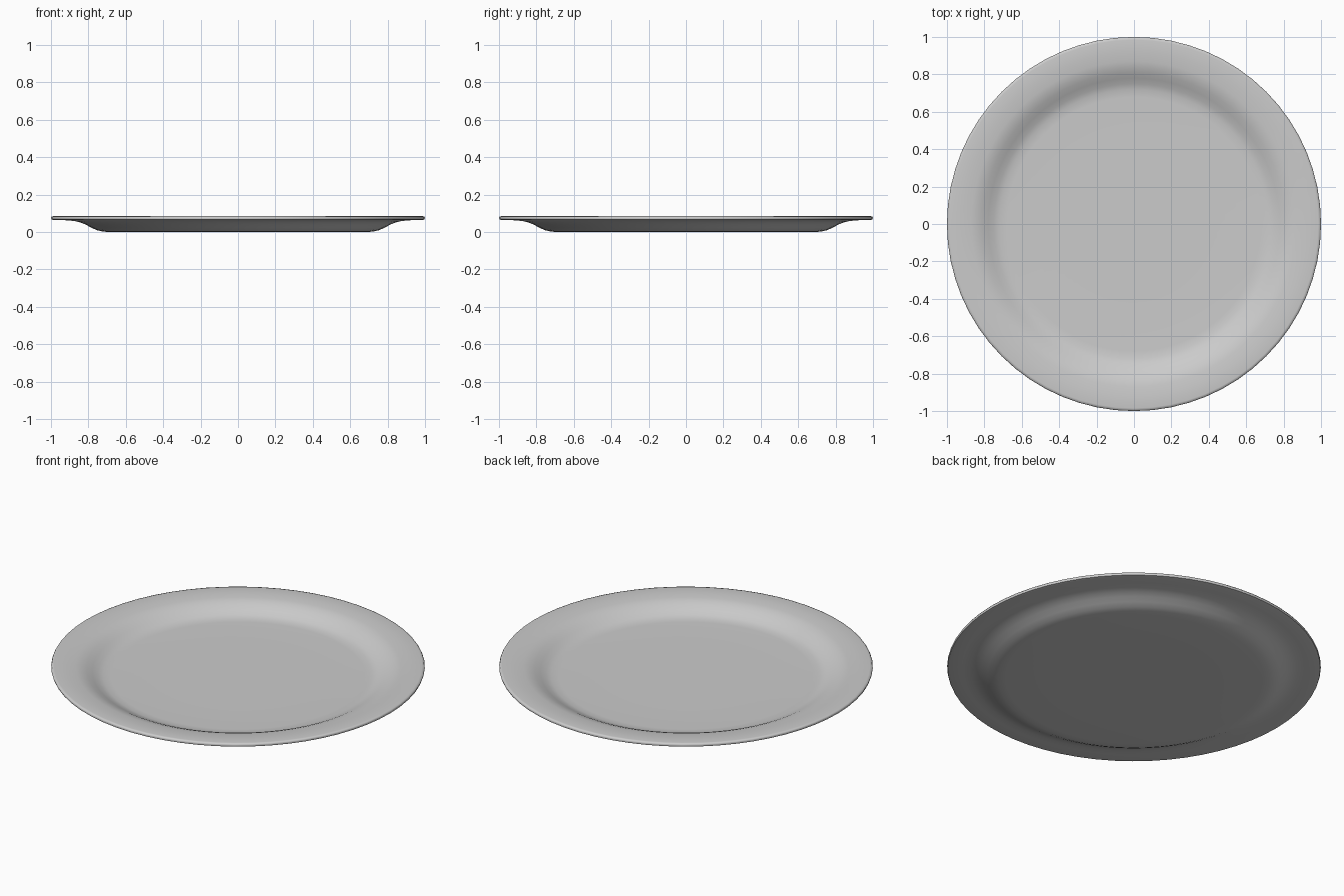
import bpy, bmesh, math

if "Cube" in bpy.data.objects:
    bpy.data.objects.remove(bpy.data.objects["Cube"])

SIDES = 64

# Half cross-section (radius, height): upper face outward, rim lip, underside inward
profile = [
    (0.0, 0.021), (0.40, 0.021), (0.68, 0.021), (0.72, 0.023), (0.75, 0.032),
    (0.78, 0.047), (0.81, 0.062), (0.84, 0.073), (0.87, 0.079), (0.92, 0.082),
    (0.985, 0.085), (0.996, 0.083), (1.0, 0.076), (0.997, 0.067), (0.985, 0.064),
    (0.92, 0.063), (0.875, 0.059), (0.845, 0.052), (0.815, 0.040),
    (0.785, 0.024), (0.755, 0.010), (0.725, 0.003), (0.69, 0.0), (0.40, 0.0), (0.0, 0.0),
]

# Lathe the cross-section around z
bm = bmesh.new()
verts = [bm.verts.new((r, 0, z)) for r, z in profile]
edges = [bm.edges.new(pair) for pair in zip(verts, verts[1:])]
bmesh.ops.spin(bm, geom=verts + edges, cent=(0, 0, 0), axis=(0, 0, 1),
               angle=math.tau, steps=SIDES, use_merge=False)
bmesh.ops.remove_doubles(bm, verts=bm.verts, dist=1e-4)
bmesh.ops.recalc_face_normals(bm, faces=bm.faces)
mesh = bpy.data.meshes.new("plate")
bm.to_mesh(mesh)
bm.free()

plate = bpy.data.objects.new("plate", mesh)
bpy.context.collection.objects.link(plate)
bpy.context.view_layer.objects.active = plate
plate.select_set(True)
bpy.ops.object.shade_smooth_by_angle(angle=math.radians(50))
